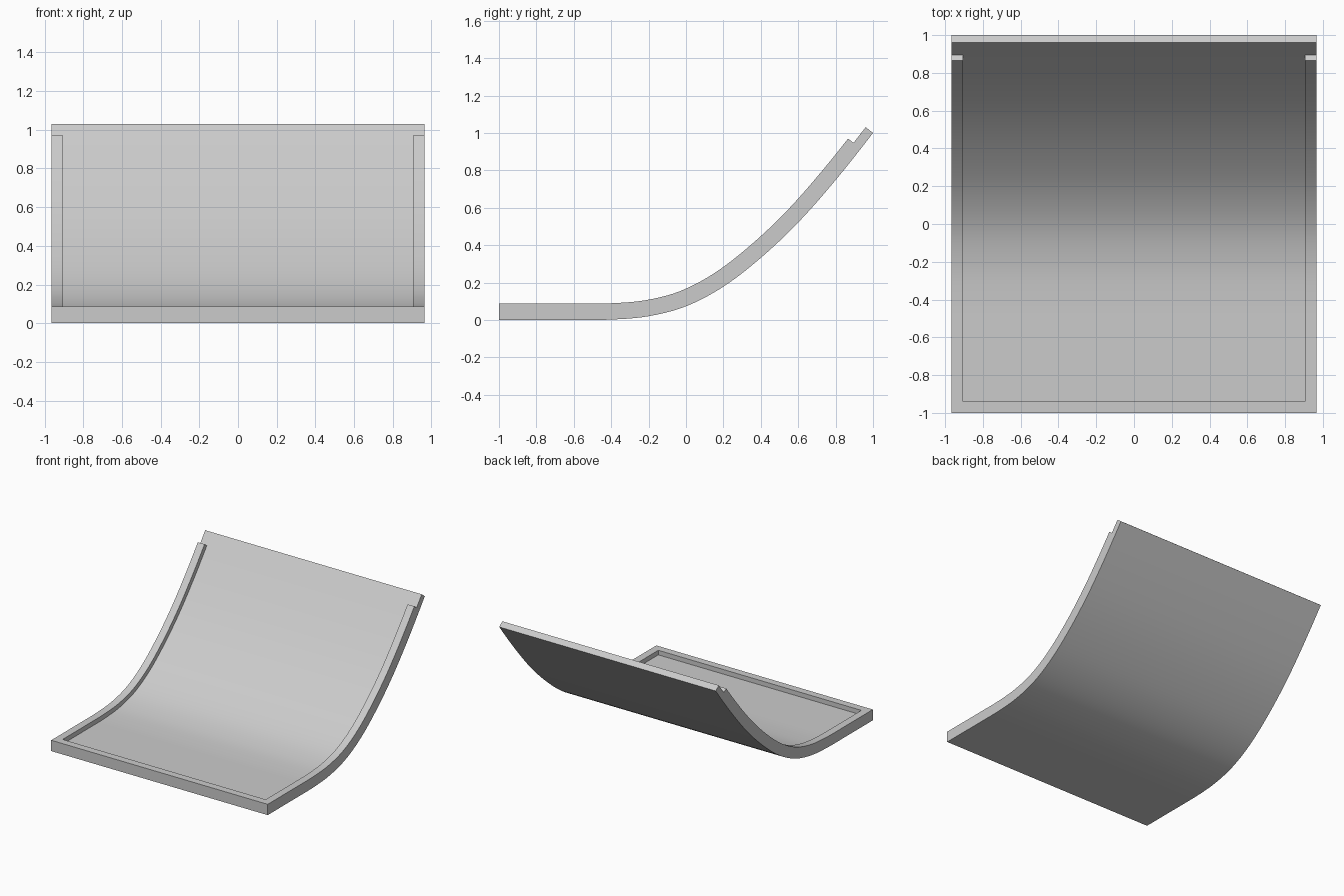
import bpy, bmesh, math
from mathutils import Vector

cube = bpy.data.objects.get("Cube")
if cube:
    bpy.data.objects.remove(cube)

HALF_WIDTH, INNER = 0.965, 0.905
THICKNESS = [0, 0.05, 0.087]          # underside, floor, rim
FRONT_RIM, RIM_END = -0.94, 0.935

# Heights of the underside every 0.2 units from y = -0.6
START, STEP = -0.6, 0.2
HEIGHTS = [0, 0, 0.002, 0.02, 0.073, 0.178, 0.332, 0.521, 0.748, 1, 1.27]


def curve(y):
    """Smooth underside height and slope at y."""
    if y <= START:
        return 0, 0
    s = (y - START) / STEP
    k = min(int(s), len(HEIGHTS) - 4)
    t = s - k
    a, b, c, d = HEIGHTS[k:k + 4]
    p, q, r = (c - a) / 2, a - 2.5 * b + 2 * c - d / 2, (d - a) / 2 + 1.5 * (b - c)
    return b + t * (p + t * (q + t * r)), (p + t * (2 * q + 3 * t * r)) / STEP


xs = [-HALF_WIDTH, -INNER, INNER, HALF_WIDTH]
ys = [-1, FRONT_RIM] + [START + 0.04 * i for i in range(38)] + [RIM_END, 1]
COLS, ROWS = len(xs) - 1, len(ys) - 1


def level(i, j):
    """0 outside the panel, 1 on the recessed floor, 2 on the raised rim."""
    if not (0 <= i < COLS and 0 <= j < ROWS):
        return 0
    if j == ROWS - 1:
        return 1
    return 2 if i != 1 or j == 0 else 1


bm = bmesh.new()
cache = {}


def vert(i, j, k):
    if (i, j, k) not in cache:
        z, slope = curve(ys[j])
        normal = Vector((0, -slope, 1)).normalized()
        cache[i, j, k] = bm.verts.new(Vector((xs[i], ys[j], z)) + normal * THICKNESS[k])
    return cache[i, j, k]


# Underside, top surface and step walls of every cell
for i in range(COLS):
    for j in range(ROWS):
        top = level(i, j)
        corners = [(i, j), (i + 1, j), (i + 1, j + 1), (i, j + 1)]
        bm.faces.new([vert(*c, top) for c in corners])
        bm.faces.new([vert(*c, 0) for c in reversed(corners)])
        neighbours = [(i, j - 1), (i + 1, j), (i, j + 1), (i - 1, j)]
        for n, cell in enumerate(neighbours):
            a, b = corners[n], corners[(n + 1) % 4]
            for k in range(level(*cell), top):
                bm.faces.new([vert(*a, k), vert(*b, k), vert(*b, k + 1), vert(*a, k + 1)])

bmesh.ops.recalc_face_normals(bm, faces=bm.faces)
mesh = bpy.data.meshes.new("curved_panel")
bm.to_mesh(mesh)
bm.free()

panel = bpy.data.objects.new("curved_panel", mesh)
bpy.context.collection.objects.link(panel)

# Plain grey finish
grey = bpy.data.materials.new("light grey")
grey.use_nodes = True
grey.diffuse_color = (0.6, 0.6, 0.6, 1)
for node in grey.node_tree.nodes:
    if node.type == 'BSDF_PRINCIPLED':
        node.inputs["Base Color"].default_value = (0.6, 0.6, 0.6, 1)
mesh.materials.append(grey)

bpy.ops.object.select_all(action='DESELECT')
panel.select_set(True)
bpy.context.view_layer.objects.active = panel
bpy.ops.object.shade_smooth_by_angle(angle=math.radians(30))
